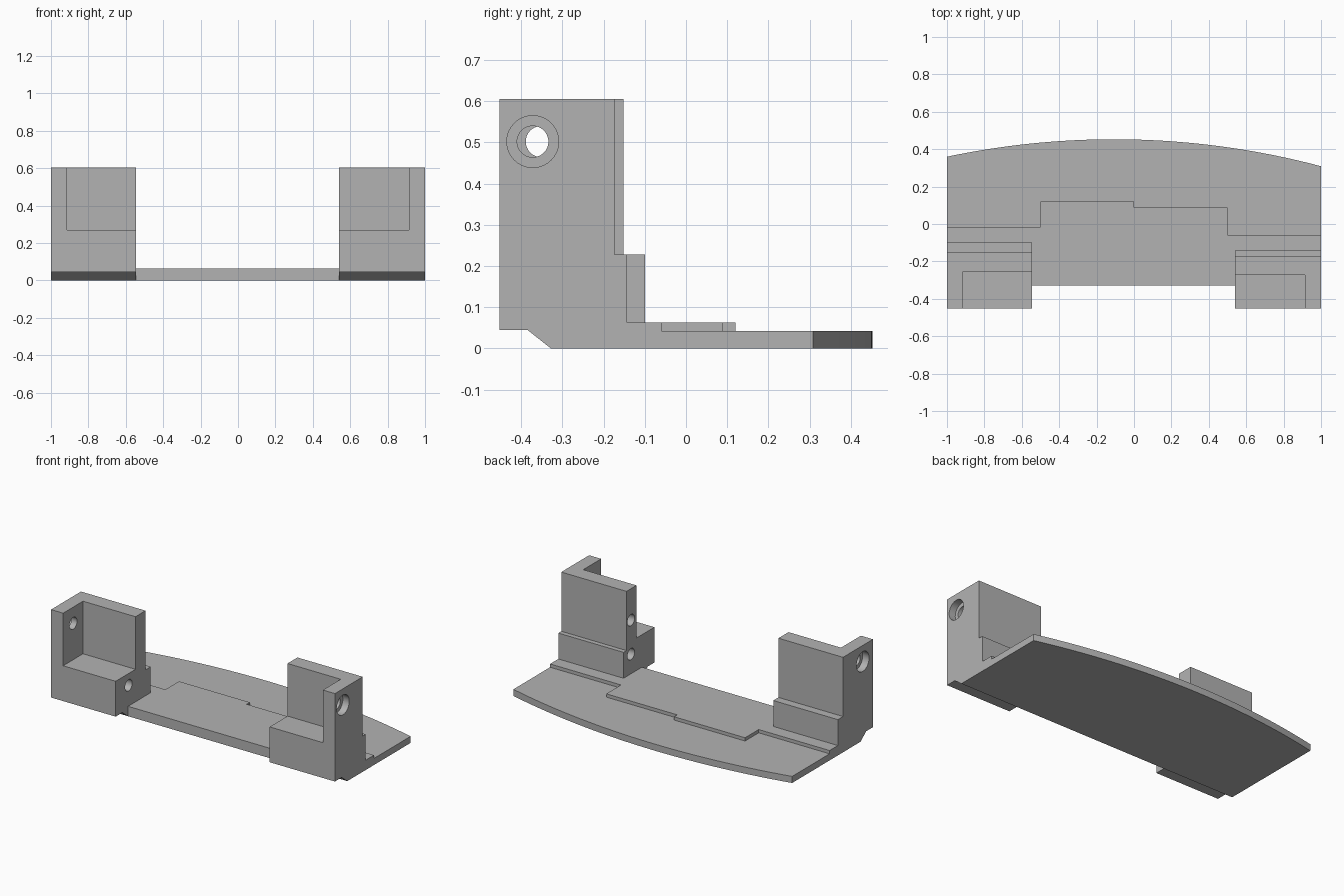
import bpy, bmesh, math
from mathutils import Matrix, Vector

if "Cube" in bpy.data.objects:
    bpy.data.objects.remove(bpy.data.objects["Cube"])

grey = bpy.data.materials.new("plain_grey")
grey.diffuse_color = (0.45, 0.45, 0.45, 1)
grey.use_nodes = True
grey.node_tree.nodes["Principled BSDF"].inputs["Base Color"].default_value = grey.diffuse_color


def prism(name, points, direction):
    """Closed 3D outline swept along a direction."""
    bm = bmesh.new()
    face = bm.faces.new([bm.verts.new(p) for p in points])
    out = bmesh.ops.extrude_face_region(bm, geom=[face])
    moved = [v for v in out["geom"] if isinstance(v, bmesh.types.BMVert)]
    bmesh.ops.translate(bm, vec=Vector(direction), verts=moved)
    bmesh.ops.recalc_face_normals(bm, faces=bm.faces)
    return finish(name, bm)


def finish(name, bm):
    mesh = bpy.data.meshes.new(name)
    bm.to_mesh(mesh)
    bm.free()
    mesh.materials.append(grey)
    obj = bpy.data.objects.new(name, mesh)
    bpy.context.collection.objects.link(obj)
    return obj


def plate(name, outline, z0, z1):
    return prism(name, [(x, y, z0) for x, y in outline], (0, 0, z1 - z0))


def rod(name, x0, x1, y, z, radius):
    """Cylinder lying along x."""
    bm = bmesh.new()
    turn = Matrix.Translation(((x0 + x1) / 2, y, z)) @ Matrix.Rotation(math.pi / 2, 4, 'Y')
    bmesh.ops.create_cone(bm, cap_ends=True, segments=40, radius1=radius,
                          radius2=radius, depth=abs(x1 - x0), matrix=turn)
    return finish(name, bm)


def cut(target, cutters):
    for c in cutters:
        m = target.modifiers.new("cut", 'BOOLEAN')
        m.operation = 'DIFFERENCE'
        m.solver = 'EXACT'
        m.object = c
    bpy.context.view_layer.update()
    deps = bpy.context.evaluated_depsgraph_get()
    mesh = bpy.data.meshes.new_from_object(target.evaluated_get(deps))
    target.modifiers.clear()
    target.data = mesh
    for c in cutters:
        bpy.data.objects.remove(c)


def smooth(obj):
    bpy.ops.object.select_all(action='DESELECT')
    obj.select_set(True)
    bpy.context.view_layer.objects.active = obj
    bpy.ops.object.shade_smooth_by_angle(angle=math.radians(25))


FRONT, TOP, LIP = -0.453, 0.605, -0.328

# Base plate with a bowed rear edge
radius, peak_x = 4.32, -0.107
arc = []
for i in range(41):
    x = 1 - i / 20
    arc.append((x, 0.453 - radius + math.sqrt(radius ** 2 - (x - peak_x) ** 2)))
base = plate("base_plate", [(-1, LIP), (1, LIP)] + arc, 0, 0.042)
smooth(base)

# Thin raised deck with a stepped rear edge
plate("raised_deck", [(-1, LIP), (1, LIP), (1, -0.06), (0.5, -0.06), (0.5, 0.088),
                      (0, 0.088), (0, 0.12), (-0.5, 0.12), (-0.5, -0.017), (-1, -0.017)],
      0.042, 0.063)


# Corner bracket: stepped block, open pocket, counterbored side hole, blind inner holes
def bracket(name, side, inner, step_y, wall_y, pocket_y, hole_y, blind):
    profile = [(FRONT, 0.045), (-0.385, 0.045), (LIP, 0), (LIP, 0.063), (step_y, 0.063),
               (step_y, 0.228), (wall_y, 0.228), (wall_y, TOP), (FRONT, TOP)]
    x_in, x_out, x_cheek = side * inner, side, side * 0.915
    body = prism(name, [(x_in, y, z) for y, z in profile], (x_out - x_in, 0, 0))
    past = x_in - side * 0.1
    pocket = plate("pocket_cutter", [(past, FRONT - 0.1), (x_cheek, FRONT - 0.1),
                                     (x_cheek, pocket_y), (past, pocket_y)], 0.27, 0.8)
    cutters = [pocket,
               rod("hole_cutter", side * 0.85, side * 1.1, hole_y, 0.502, 0.038),
               rod("bore_cutter", side * 0.955, side * 1.1, hole_y, 0.502, 0.063)]
    for y, z in blind:
        cutters.append(rod("blind_cutter", past, x_in + side * 0.15, y, z, 0.036))
    cut(body, cutters)
    smooth(body)


bracket("left_bracket", -1, 0.545, -0.10, -0.152, -0.253, -0.351, [(-0.322, 0.195)])
bracket("right_bracket", 1, 0.54, -0.143, -0.173, -0.273, -0.372,
        [(-0.218, 0.405), (-0.218, 0.188)])
